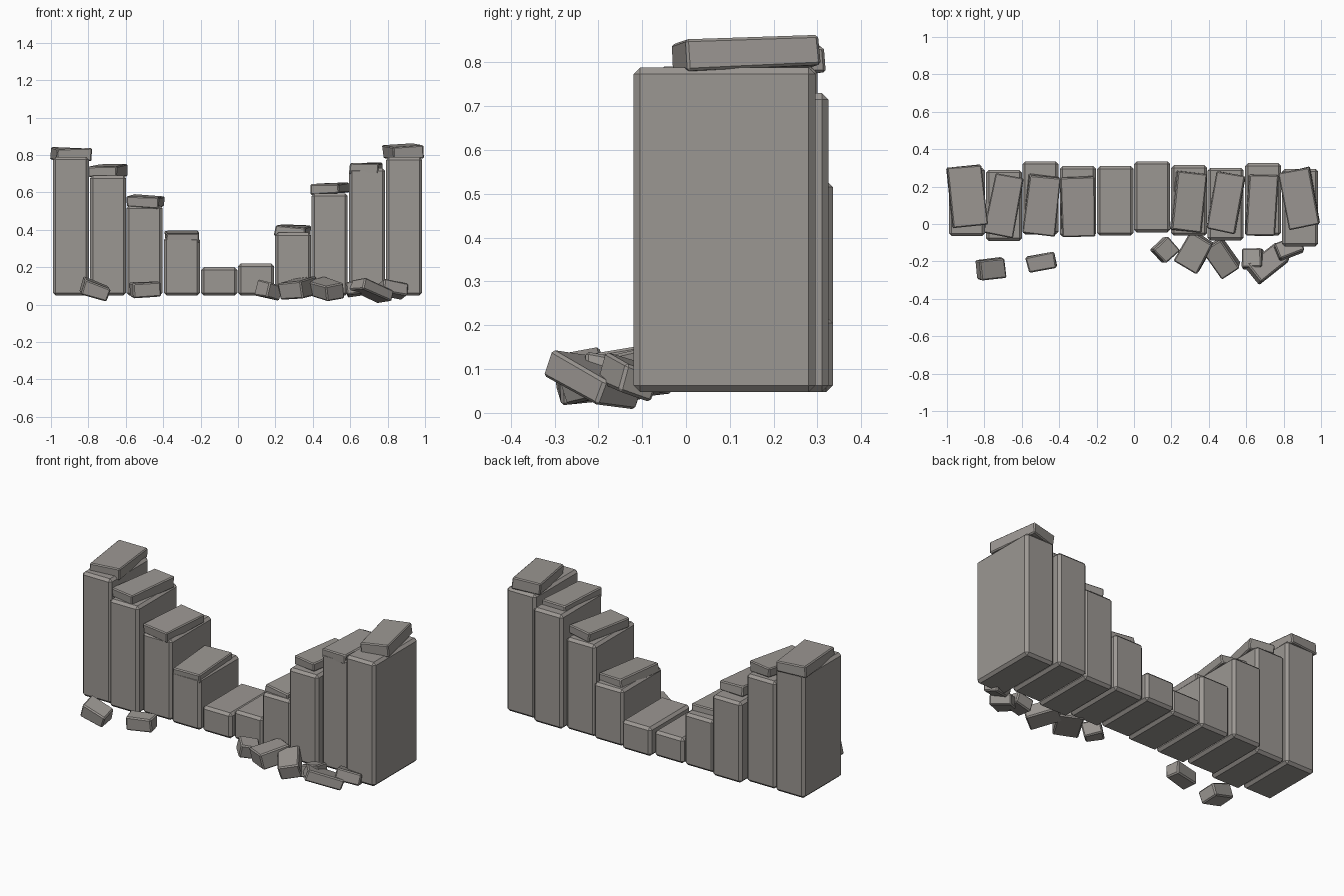
import bpy, bmesh, random
from math import radians
from mathutils import Vector, Euler

random.seed(4)

stone = bpy.data.materials.new("grey stone")
stone.diffuse_color = (0.33, 0.31, 0.29, 1)


def block(name, center, size, rot=(0, 0, 0), bevel=0.012, jitter=0.0):
    """Chamfered stone block with optional uneven corners."""
    bm = bmesh.new()
    bmesh.ops.create_cube(bm, size=1)
    turn = Euler([radians(a) for a in rot]).to_matrix()
    for v in bm.verts:
        v.co = Vector([c * s for c, s in zip(v.co, size)])
        v.co += Vector([random.uniform(-jitter, jitter) for _ in range(3)])
        v.co = turn @ v.co + Vector(center)
    bmesh.ops.bevel(bm, geom=bm.edges[:], offset=bevel, segments=1,
                    profile=0.5, affect='EDGES')
    bmesh.ops.recalc_face_normals(bm, faces=bm.faces[:])
    mesh = bpy.data.meshes.new(name)
    bm.to_mesh(mesh)
    bm.free()
    mesh.materials.append(stone)
    ob = bpy.data.objects.new(name, mesh)
    bpy.context.collection.objects.link(ob)


# Wall pillars: x centre, front y, back y, top z
pillars = [
    (-0.893, -0.065, 0.30, 0.79), (-0.695, -0.09, 0.29, 0.69),
    (-0.50, -0.055, 0.335, 0.53), (-0.30, -0.068, 0.31, 0.36),
    (-0.10, -0.062, 0.31, 0.20), (0.097, -0.045, 0.335, 0.22),
    (0.295, -0.062, 0.315, 0.385), (0.49, -0.088, 0.30, 0.595),
    (0.69, -0.062, 0.325, 0.73), (0.888, -0.12, 0.295, 0.788),
]
BASE = 0.048
for i, (x, y0, y1, top) in enumerate(pillars):
    block(f"pillar_{i + 1}", (x, (y0 + y1) / 2, (BASE + top) / 2),
          (0.193, y1 - y0, top - BASE), bevel=0.015)

# Loose capstones: centre, size, rotation in degrees
caps = [
    ((-0.893, 0.147, 0.805), (0.185, 0.32, 0.065), (1, 1, 6)),
    ((-0.695, 0.10, 0.715), (0.155, 0.32, 0.06), (2, 1, -11.5)),
    ((-0.495, 0.10, 0.55), (0.17, 0.315, 0.06), (2, 3, -6)),
    ((-0.30, 0.092, 0.362), (0.175, 0.32, 0.055), (2.5, -1, 0.5)),
    ((0.295, 0.12, 0.395), (0.165, 0.32, 0.05), (1, 3, -6)),
    ((0.49, 0.115, 0.62), (0.155, 0.31, 0.055), (1.5, -3, -10)),
    ((0.682, 0.10, 0.73), (0.155, 0.325, 0.05), (1, 0, -3.5)),
    ((0.885, 0.135, 0.815), (0.165, 0.31, 0.07), (2.5, -4, 11)),
]
for i, (c, s, r) in enumerate(caps):
    block(f"capstone_{i + 1}", c, s, r, 0.006, 0.005)

# Fallen rubble on the ground
rubble = [
    ((-0.765, -0.24, 0.08), (0.145, 0.105, 0.08), (8, 19, 6)),
    ((-0.495, -0.205, 0.08), (0.15, 0.088, 0.075), (4, -4, 10)),
    ((0.165, -0.14, 0.077), (0.105, 0.10, 0.08), (8, 10, 42)),
    ((0.325, -0.15, 0.085), (0.14, 0.18, 0.09), (8, -6, -30)),
    ((0.47, -0.18, 0.08), (0.115, 0.18, 0.085), (10, -12, 33)),
    ((0.635, -0.185, 0.088), (0.11, 0.10, 0.07), (-10, -8, 3)),
    ((0.715, -0.21, 0.075), (0.21, 0.12, 0.065), (-5, 20, 37)),
    ((0.83, -0.13, 0.08), (0.14, 0.09, 0.07), (-18, 12, 20)),
]
for i, (c, s, r) in enumerate(rubble):
    block(f"rubble_{i + 1}", c, s, r, 0.007, 0.005)
